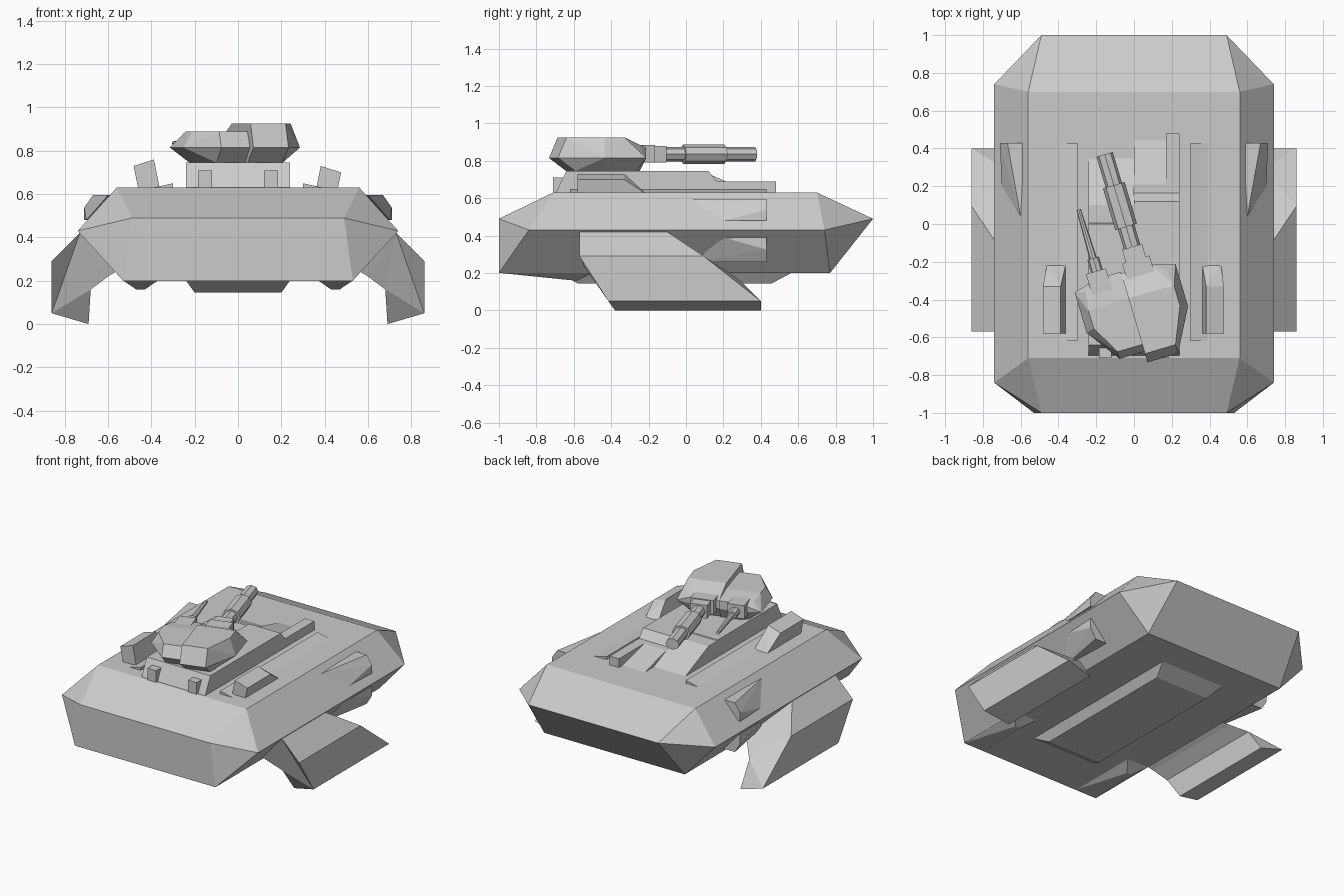
import bpy
import bmesh
from math import radians
from mathutils import Matrix

cube = bpy.data.objects.get("Cube")
if cube:
    bpy.data.objects.remove(cube, do_unlink=True)

grey = (.6, .6, .6, 1)
material = bpy.data.materials.new("hull grey")
material.use_nodes = True
material.diffuse_color = grey
material.node_tree.nodes["Principled BSDF"].inputs["Base Color"].default_value = grey

STRAIGHT = Matrix.Identity(4)
MIRROR = Matrix.Scale(-1, 4, (1, 0, 0))
TURRET = Matrix.Translation((0, -.42, 0)) @ Matrix.Rotation(radians(16.5), 4, 'Z')


def finish(name, bm, matrix=STRAIGHT):
    bmesh.ops.transform(bm, matrix=matrix, verts=bm.verts)
    bmesh.ops.recalc_face_normals(bm, faces=bm.faces)
    mesh = bpy.data.meshes.new(name)
    bm.to_mesh(mesh)
    bm.free()
    mesh.materials.append(material)
    bpy.context.collection.objects.link(bpy.data.objects.new(name, mesh))


def solid(name, points, matrix=STRAIGHT):
    """Faceted convex block spanning the given corners."""
    bm = bmesh.new()
    for point in points:
        bm.verts.new(point)
    result = bmesh.ops.convex_hull(bm, input=bm.verts)
    spare = result["geom_interior"] + result["geom_unused"]
    loose = {item for item in spare if isinstance(item, bmesh.types.BMVert)}
    bmesh.ops.delete(bm, geom=list(loose), context='VERTS')
    bmesh.ops.dissolve_limit(bm, angle_limit=radians(1), verts=bm.verts, edges=bm.edges)
    finish(name, bm, matrix)


def pair(name, points):
    solid("left_" + name, points)
    solid("right_" + name, points, MIRROR)


def block(x, y, z, narrow=0, rake_front=0, rake_back=0, tilt=0):
    """Corners of a box whose top is drawn in, or tilted down towards +x."""
    base = [(a, b, z[0]) for a in x for b in y]
    top = [(a, b, height)
           for a, height in ((x[0] + narrow, z[1]), (x[1] - narrow, z[1] - tilt))
           for b in (y[0] + rake_front, y[1] - rake_back)]
    return base + top


# Main hull: deck, widest belt, end ridges and keel
hull_levels = [(.56, -.71, .7, .63), (.74, -.84, .74, .43),
               (.49, -1, 1, .49), (.53, -1, .77, .2)]
solid("hull", [(side * half, y, z)
               for half, front, back, z in hull_levels
               for side in (-1, 1)
               for y in (front, back)])

# Belly plate, wider where it meets the keel
solid("belly", [(x * grow, y * grow - .06, z)
                for grow, z in ((1, .145), (1.2, .201))
                for x in (-.2, .2)
                for y in (-.52, .52)])
pair("belly_skid", block(x=(.37, .53), y=(-1, -.5), z=(.201, .16),
                         narrow=.06, rake_front=.4, rake_back=.08))


def leg(name, matrix):
    """Bent plate whose two ends are raked according to height."""
    section = [(.73, .42), (.86, .29), (.86, .05), (.69, 0),
               (.68, .16), (.6, .22), (.55, .25)]
    bm = bmesh.new()
    front = [bm.verts.new((x, max(-.57, -.38 - .7 * z), z)) for x, z in section]
    back = [bm.verts.new((x, min(.4, .53 - 1.5 * z), z)) for x, z in section]
    for k in range(len(section)):
        bm.faces.new((front[k - 1], front[k], back[k], back[k - 1]))
    ends = [bm.faces.new(front), bm.faces.new(back)]
    bmesh.ops.triangulate(bm, faces=ends)
    finish(name, bm, matrix)


leg("left_leg", STRAIGHT)
leg("right_leg", MIRROR)


def side_pod(name, spine, edge):
    """Spiked pod: its point lies on the spine, its flank on the edge."""
    rear = .43
    pair(name, [(.6, .04, spine), (.7, .2, edge),
                (.58, rear, spine), (.67, rear, spine),
                (.71, rear, (spine + edge) / 2),
                (.71, rear, edge), (.6, rear, edge)])


side_pod("upper_side_pod", spine=.595, edge=.48)
side_pod("lower_side_pod", spine=.26, edge=.39)

# Deck rails and the launchers beside them
pair("deck_rail", block(x=(.3, .39), y=(-.62, .43), z=(.62, .65), tilt=.02))
for name, high, matrix in (("left_launcher", .73, STRAIGHT),
                           ("right_launcher", .76, MIRROR)):
    points = block(x=(.36, .46), y=(-.58, -.21), z=(.62, high), rake_back=.12, tilt=.03)
    shear = Matrix.Shear('XY', 4, (.2, 0))
    centre = Matrix.Translation((0, 0, .62))
    solid(name, points, matrix @ centre @ shear @ centre.inverted())

# Turret plinth with its uneven nose
solid("plinth", block(x=(-.24, .24), y=(-.7, .1), z=(.62, .745),
                      rake_front=.06, rake_back=.1))
solid("plinth_shoulder", block(x=(0, .24), y=(0, .22), z=(.62, .745), rake_back=.1))
solid("plinth_ramp", block(x=(0, .24), y=(.1, .48), z=(.62, .69), rake_back=.27))
solid("plinth_fin", block(x=(.17, .24), y=(.1, .48), z=(.62, .69)))
solid("plinth_slope", block(x=(-.24, 0), y=(0, .37), z=(.62, .74), rake_back=.27))
pair("plinth_bracket", block(x=(.12, .185), y=(-.71, -.64), z=(.62, .71)))


def lobe(name, outer, aft, fore, high):
    """Half of the turret, bulging at the waist and sloping to its brow."""
    inner, middle, waist = -.02, outer * .55, .815
    points = [(inner, fore, .87), (middle, fore, .87), (outer * .8, fore * .7, .87)]
    for z, grow, reach in ((.745, .7, .8), (waist, 1, 1), (high, .85, .2)):
        points += [(inner, aft * grow, z), (middle, aft * grow, z),
                   (outer * grow, aft * grow * .3, z),
                   (outer * grow, fore * reach * .8, z),
                   (middle, fore * reach, z), (inner, fore * reach, z)]
    solid(name, points, TURRET)


lobe("turret_large_lobe", outer=.27, aft=-.32, fore=.17, high=.925)
lobe("turret_small_lobe", outer=-.285, aft=-.26, fore=.18, high=.89)


def tube(name, x, start, end, radius, tip=None):
    """Eight-sided, slightly flattened tube pointing along the turret."""
    bm = bmesh.new()
    place = Matrix.Translation((x, (start + end) / 2, .835))
    flatten = Matrix.Scale(.85, 4, (0, 0, 1))
    bmesh.ops.create_cone(bm, cap_ends=True, segments=8, depth=end - start,
                          radius1=radius, radius2=tip or radius,
                          matrix=flatten @ Matrix.Rotation(radians(-90), 4, 'X'))
    finish(name, bm, TURRET @ place)


# Gun mounts and barrels
solid("main_gun_mount", block(x=(0, .15), y=(.1, .22), z=(.79, .885)), TURRET)
solid("main_gun_collar", block(x=(.02, .13), y=(.2, .29), z=(.79, .88)), TURRET)
solid("small_gun_mount", block(x=(-.2, -.09), y=(.1, .22), z=(.79, .88)), TURRET)
tube("main_gun_breech", x=.075, start=.2, end=.4, radius=.045)
tube("main_gun_sleeve", x=.075, start=.4, end=.63, radius=.06)
tube("main_gun_muzzle", x=.075, start=.6, end=.8, radius=.045)
tube("small_gun_breech", x=-.14, start=.2, end=.29, radius=.032)
tube("small_gun_barrel", x=-.14, start=.28, end=.56, radius=.02, tip=.012)
